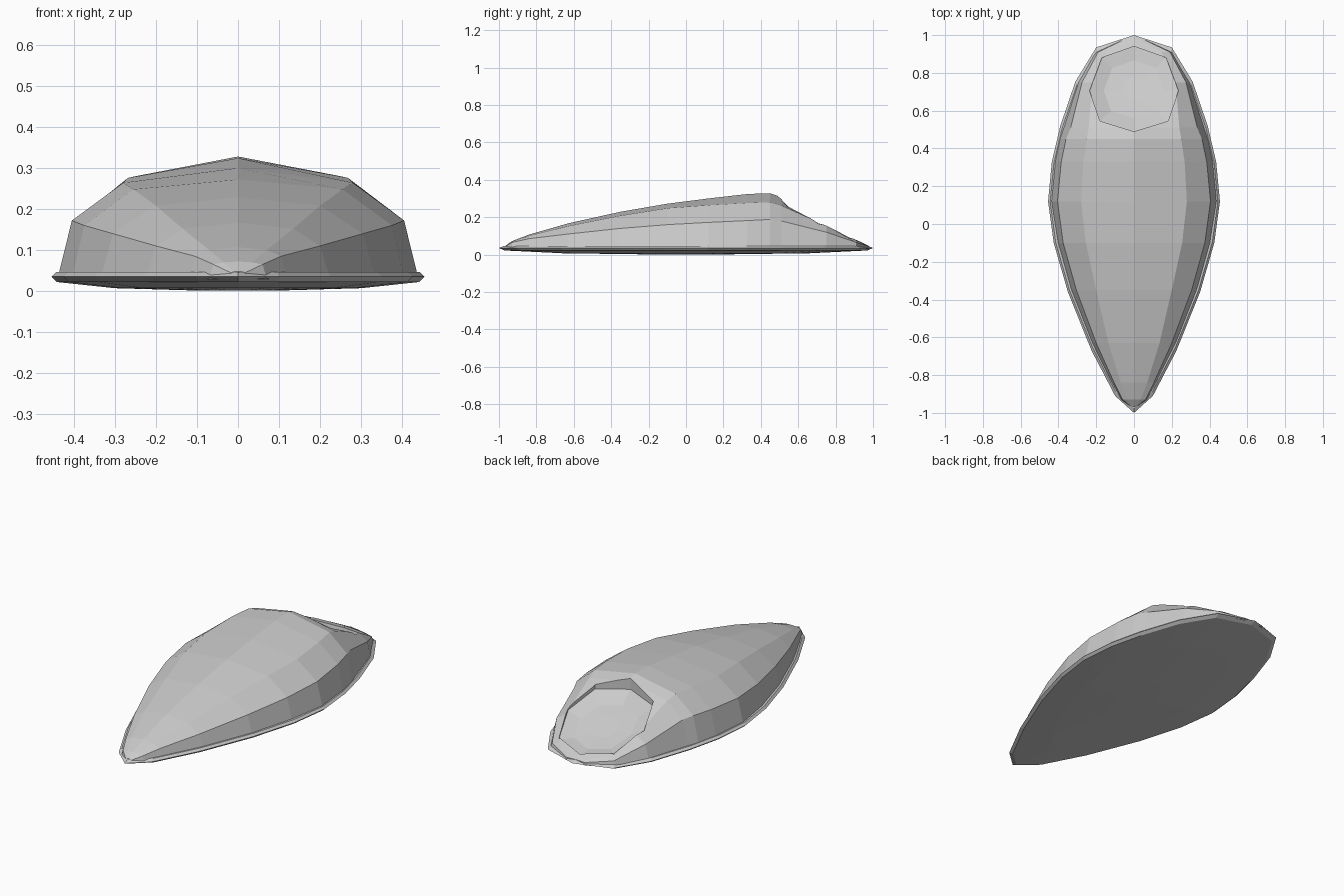
import bpy

if "Cube" in bpy.data.objects:
    bpy.data.objects.remove(bpy.data.objects["Cube"])

def make(name, verts, faces):
    me = bpy.data.meshes.new(name)
    me.from_pydata(verts, [], faces)
    import bmesh
    bm = bmesh.new()
    bm.from_mesh(me)
    bmesh.ops.recalc_face_normals(bm, faces=bm.faces)
    bm.to_mesh(me)
    bm.free()
    ob = bpy.data.objects.new(name, me)
    bpy.context.collection.objects.link(ob)
    return ob

def loft(name, rings):
    """Skin closed rings of equal length and cap both ends."""
    n = len(rings[0])
    verts = [v for r in rings for v in r]
    faces = [(k*n+i, k*n+(i+1) % n, (k+1)*n+(i+1) % n, (k+1)*n+i)
             for k in range(len(rings)-1) for i in range(n)]
    faces += [tuple(range(n)), tuple(range((len(rings)-1)*n, len(rings)*n))]
    return make(name, verts, faces)

def mirrored(half):
    """Close a half outline whose first and last points lie on x = 0."""
    return half + [(-x, y) for x, y in half[-2:0:-1]]

# Sole: thin bevelled rim with a slightly bulging underside
outline = mirrored([(0, 1), (.2, .935), (.31, .755), (.39, .52), (.435, .33),
                    (.455, .12), (.425, -.1), (.35, -.36), (.225, -.67),
                    (.1, -.91), (0, -1)])
levels = [(.2, .001), (.66, .007), (.97, .022), (1, .035), (.975, .046)]
loft("sole", [[(x*s, y*s, z) for x, y in outline] for s, z in levels])

# Upper: y, base half width, lower crease x z, upper crease x z, crown z
sections = [
    (-.965, .02, .018, .045, .01, .047, .048),
    (-.93, .07, .06, .065, .035, .07, .072),
    (-.84, .12, .105, .085, .07, .1, .107),
    (-.63, .225, .2, .11, .135, .152, .167),
    (-.35, .335, .305, .14, .2, .208, .229),
    (-.1, .405, .375, .16, .255, .248, .272),
    (.12, .44, .405, .172, .28, .264, .3),
    (.33, .42, .385, .182, .268, .276, .324),
    (.45, .395, .36, .188, .25, .28, .328),
    (.51, .375, .335, .18, .24, .262, .308),
    (.75, .297, .275, .12, .22, .155, .172),
    (.91, .205, .19, .065, .145, .076, .081),
    (.975, .06, .055, .045, .03, .046, .047),
]
rings = []
for y, wb, xl, zl, xu, zu, zc in sections:
    half = [(0, .03), (wb, .03), (xl, zl), (xu, zu), (0, zc)]
    rings.append([(x, y, z) for x, z in mirrored(half)])
upper = loft("upper", rings)

# Octagonal opening in the sloping back, sunk into a shallow bowl
octagon = mirrored([(0, .94), (.17, .88), (.235, .705), (.18, .545), (0, .49)])

def ring(scale, height):
    pts = [(x*scale, .71+(y-.71)*scale) for x, y in octagon]
    return [(x, y, height(y)) for x, y in pts]

def slope(y):
    return .32-(y-.49)*.57

cutter = loft("opening_cutter", [
    ring(1, lambda y: .5),
    ring(1, lambda y: slope(y)-.012-.12*(.94-y)),
    ring(.68, lambda y: slope(y)-.03-.16*(.94-y)),
    ring(.3, lambda y: slope(y)-.04-.13*(.94-y)),
])
mod = upper.modifiers.new("opening", 'BOOLEAN')
mod.operation = 'DIFFERENCE'
mod.solver = 'EXACT'
mod.object = cutter
bpy.context.view_layer.objects.active = upper
upper.select_set(True)
bpy.ops.object.modifier_apply(modifier=mod.name)
bpy.data.objects.remove(cutter, do_unlink=True)
